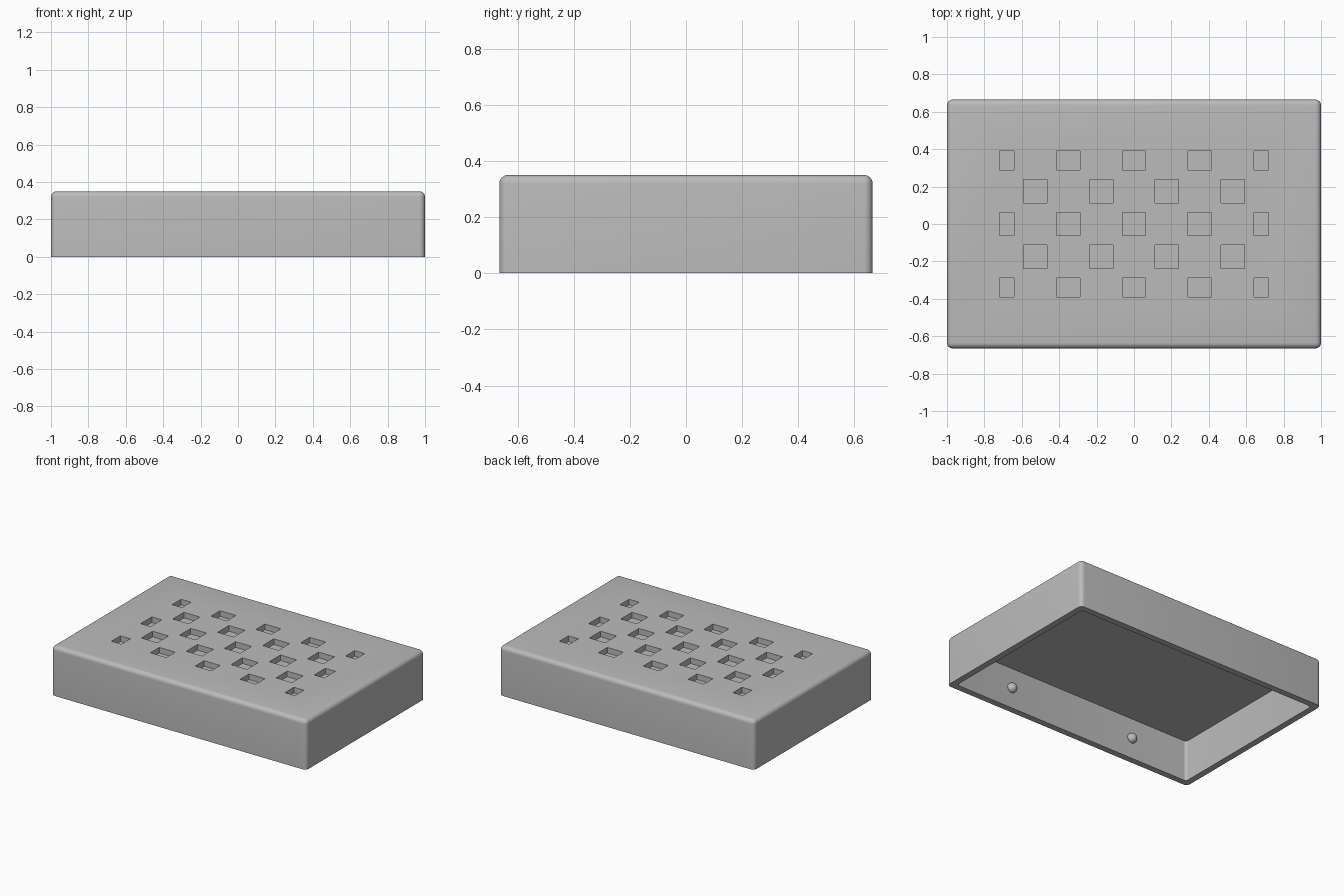
import bpy, bmesh
from mathutils import Matrix, Vector

if "Cube" in bpy.data.objects:
    bpy.data.objects.remove(bpy.data.objects["Cube"], do_unlink=True)

HALF_X, HALF_Y, HEIGHT = 1.0, 0.665, 0.35
WALL, CEILING = 0.045, 0.29
PITCH, PIT, PIT_DEPTH = 0.176, 0.125, 0.04
FIELD_X, FIELD_Y = 0.72, 0.39

grey = bpy.data.materials.new("light_grey")
grey.use_nodes = True
colour = (0.5, 0.5, 0.5, 1)
grey.diffuse_color = colour
grey.node_tree.nodes["Principled BSDF"].inputs["Base Color"].default_value = colour


def add_box(bm, low, high):
    low, high = Vector(low), Vector(high)
    matrix = Matrix.Translation((low + high) / 2) @ Matrix.Diagonal((*(high - low), 1))
    return bmesh.ops.create_cube(bm, size=1, matrix=matrix)["verts"]


def round_edges(bm, radius, top):
    """Round the upright edges, and the top edges if wanted."""
    z_max = max(v.co.z for v in bm.verts)
    edges = []
    for e in bm.edges:
        a, b = (v.co for v in e.verts)
        upright = abs(a.z - b.z) > 0.01
        if upright or (top and min(a.z, b.z) > z_max - 0.001):
            edges.append(e)
    bmesh.ops.bevel(bm, geom=edges, offset=radius, segments=6, profile=0.5,
                    affect='EDGES', clamp_overlap=True)


def make_object(name, bm):
    mesh = bpy.data.meshes.new(name)
    bm.to_mesh(mesh)
    bm.free()
    mesh.materials.append(grey)
    obj = bpy.data.objects.new(name, mesh)
    bpy.context.collection.objects.link(obj)
    return obj


def activate(obj):
    bpy.ops.object.select_all(action='DESELECT')
    obj.select_set(True)
    bpy.context.view_layer.objects.active = obj


def cut(target, cutter):
    cutter.hide_render = True
    mod = target.modifiers.new("cut", 'BOOLEAN')
    mod.operation, mod.solver, mod.object = 'DIFFERENCE', 'EXACT', cutter
    activate(target)
    bpy.ops.object.modifier_apply(modifier=mod.name)
    bpy.data.objects.remove(cutter, do_unlink=True)


# Outer shell with rounded top and corners
bm = bmesh.new()
add_box(bm, (-HALF_X, -HALF_Y, 0), (HALF_X, HALF_Y, HEIGHT))
round_edges(bm, 0.03, True)
cover = make_object("cover", bm)

# Hollow underside
bm = bmesh.new()
add_box(bm, (WALL - HALF_X, WALL - HALF_Y, -0.1), (HALF_X - WALL, HALF_Y - WALL, CEILING))
round_edges(bm, 0.02, False)
cut(cover, make_object("cavity_cutter", bm))

# Checkerboard of shallow square pits, trimmed at the edge of the field
bm = bmesh.new()
for i in range(-4, 5):
    for j in range(-2, 3):
        if (i + j) % 2 == 0:
            x, y, h = i * PITCH, j * PITCH, PIT / 2
            add_box(bm, (max(x - h, -FIELD_X), max(y - h, -FIELD_Y), HEIGHT - PIT_DEPTH),
                    (min(x + h, FIELD_X), min(y + h, FIELD_Y), HEIGHT + 0.1))
cut(cover, make_object("pit_cutter", bm))
activate(cover)
bpy.ops.object.shade_smooth_by_angle()

# Round snap bumps on the inside of the long walls
for side, label in ((-1, "front"), (1, "back")):
    for x, hand in ((-0.5, "right"), (0.5, "left")):
        bm = bmesh.new()
        place = Matrix.Translation((x, side * (HALF_Y - WALL - 0.004), 0.145))
        bmesh.ops.create_uvsphere(bm, u_segments=24, v_segments=12, radius=0.034, matrix=place)
        bump = make_object(f"{label}_{hand}_snap_bump", bm)
        activate(bump)
        bpy.ops.object.shade_smooth_by_angle()
